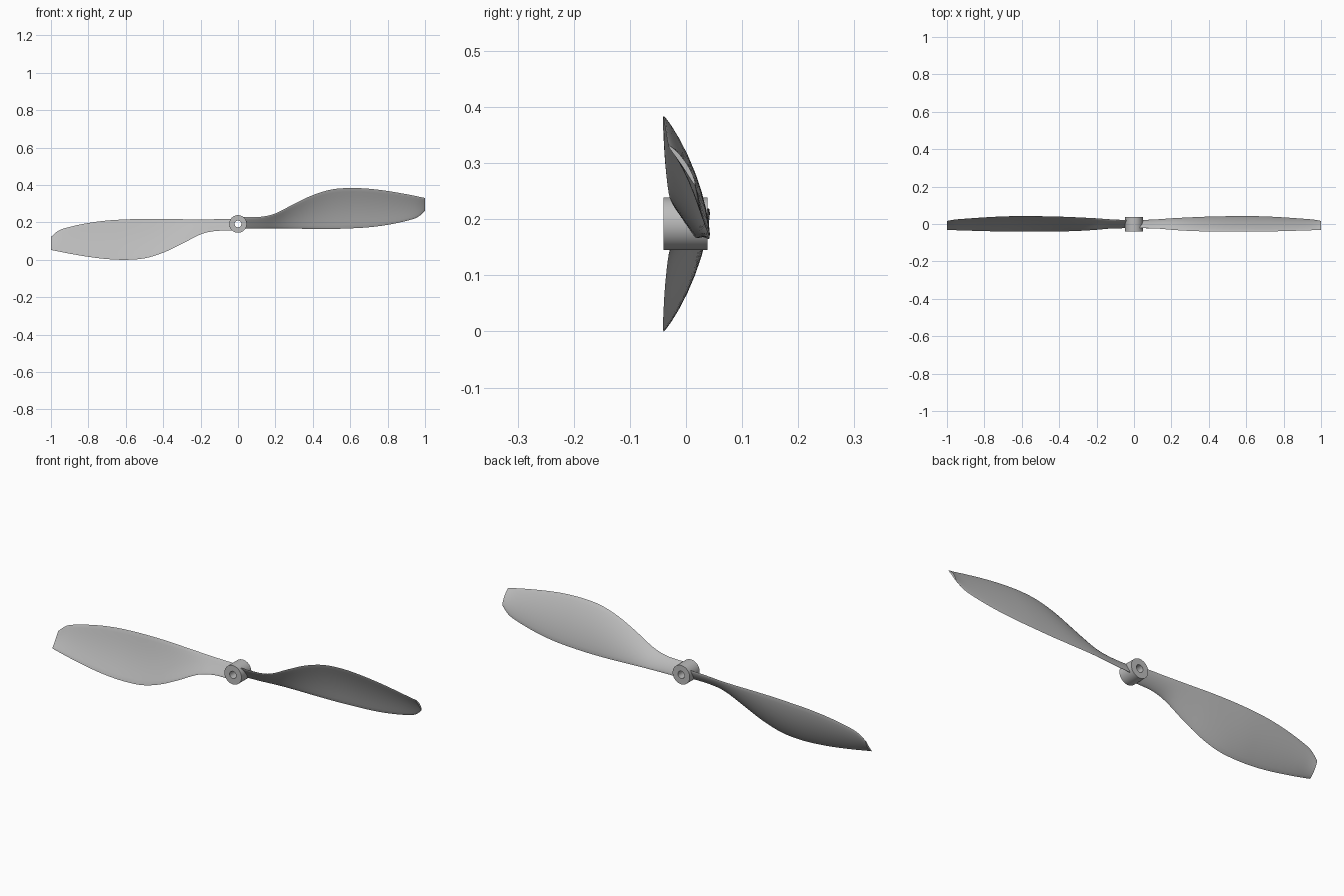
import bpy, bmesh, math
from mathutils import Matrix

cube = bpy.data.objects.get("Cube")
if cube:
    bpy.data.objects.remove(cube, do_unlink=True)

CENTRE_Z = 0.192

plastic = bpy.data.materials.new("grey_plastic")
plastic.use_nodes = True
colour = (0.5, 0.5, 0.5, 1)
plastic.diffuse_color = colour
plastic.node_tree.nodes["Principled BSDF"].inputs["Base Color"].default_value = colour


def add_object(name, bm, angle):
    bmesh.ops.recalc_face_normals(bm, faces=bm.faces)
    mesh = bpy.data.meshes.new(name)
    bm.to_mesh(mesh)
    bm.free()
    mesh.materials.append(plastic)
    obj = bpy.data.objects.new(name, mesh)
    bpy.context.collection.objects.link(obj)
    obj.location.z = CENTRE_Z
    bpy.ops.object.select_all(action='DESELECT')
    obj.select_set(True)
    bpy.context.view_layer.objects.active = obj
    bpy.ops.object.shade_smooth_by_angle(angle=math.radians(angle))
    return obj


# Blade stations: x, upper edge y z, lower edge y z (z from the hub axis)
STATIONS = [
    (0.03, -0.022, 0.036, 0.020, -0.026),
    (0.12, -0.024, 0.038, 0.024, -0.025),
    (0.20, -0.031, 0.056, 0.030, -0.024),
    (0.30, -0.037, 0.107, 0.035, -0.025),
    (0.40, -0.040, 0.154, 0.039, -0.027),
    (0.50, -0.041, 0.184, 0.041, -0.027),
    (0.60, -0.040, 0.192, 0.042, -0.024),
    (0.70, -0.040, 0.188, 0.040, -0.018),
    (0.80, -0.038, 0.176, 0.035, -0.005),
    (0.90, -0.035, 0.159, 0.028, 0.016),
    (0.96, -0.033, 0.147, 0.023, 0.036),
    (1.00, -0.031, 0.139, 0.016, 0.070),
]


def smooth_stations(rows, steps):
    """Catmull-Rom interpolation between the stations."""
    out = []
    for i in range(len(rows) - 1):
        quad = [rows[max(i - 1, 0)], rows[i], rows[i + 1], rows[min(i + 2, len(rows) - 1)]]
        for s in range(steps):
            t = s / steps
            out.append([b + t / 2 * (c - a + t * (2*a - 5*b + 4*c - d + t * (3*(b - c) + d - a)))
                        for a, b, c, d in zip(*quad)])
    return out + [rows[-1]]


def section(bm, row, count=10):
    """Thin cambered aerofoil, bulging towards the back."""
    x, y0, z0, y1, z1 = row
    dy, dz = y1 - y0, z1 - z0
    chord = math.hypot(dy, dz)
    ny, nz = -dz / chord, dy / chord
    camber = 0.05 * chord
    half = 0.0045 + 0.002 * (1 - x)
    ring = []
    for k in range(2 * count):
        a = math.pi * k / count
        t = (1 - math.cos(a)) / 2
        off = camber * 4 * t * (1 - t) + half * math.sin(a)
        ring.append(bm.verts.new((x, y0 + dy * t + ny * off, z0 + dz * t + nz * off)))
    return ring


def blade(name, turn):
    bm = bmesh.new()
    rings = [section(bm, row) for row in smooth_stations(STATIONS, 4)]
    for a, b in zip(rings, rings[1:]):
        for i in range(len(a)):
            j = (i + 1) % len(a)
            bm.faces.new((a[i], a[j], b[j], b[i]))
    bm.faces.new(rings[0])
    bm.faces.new(rings[-1])
    bmesh.ops.rotate(bm, verts=bm.verts, matrix=Matrix.Rotation(turn, 3, 'Y'))
    add_object(name, bm, 50)


blade("left_blade", 0)
blade("right_blade", math.pi)

# Hub: a rectangular profile spun around the y axis leaves the shaft hole
bm = bmesh.new()
profile = [(0.018, -0.04), (0.047, -0.04), (0.047, 0.038), (0.018, 0.038)]
verts = [bm.verts.new((r, y, 0)) for r, y in profile]
edges = [bm.edges.new((verts[i], verts[(i + 1) % 4])) for i in range(4)]
bmesh.ops.spin(bm, geom=verts + edges, cent=(0, 0, 0), axis=(0, 1, 0),
               angle=2 * math.pi, steps=40, use_merge=True)
bmesh.ops.remove_doubles(bm, verts=bm.verts, dist=0.0001)
add_object("hub", bm, 30)
